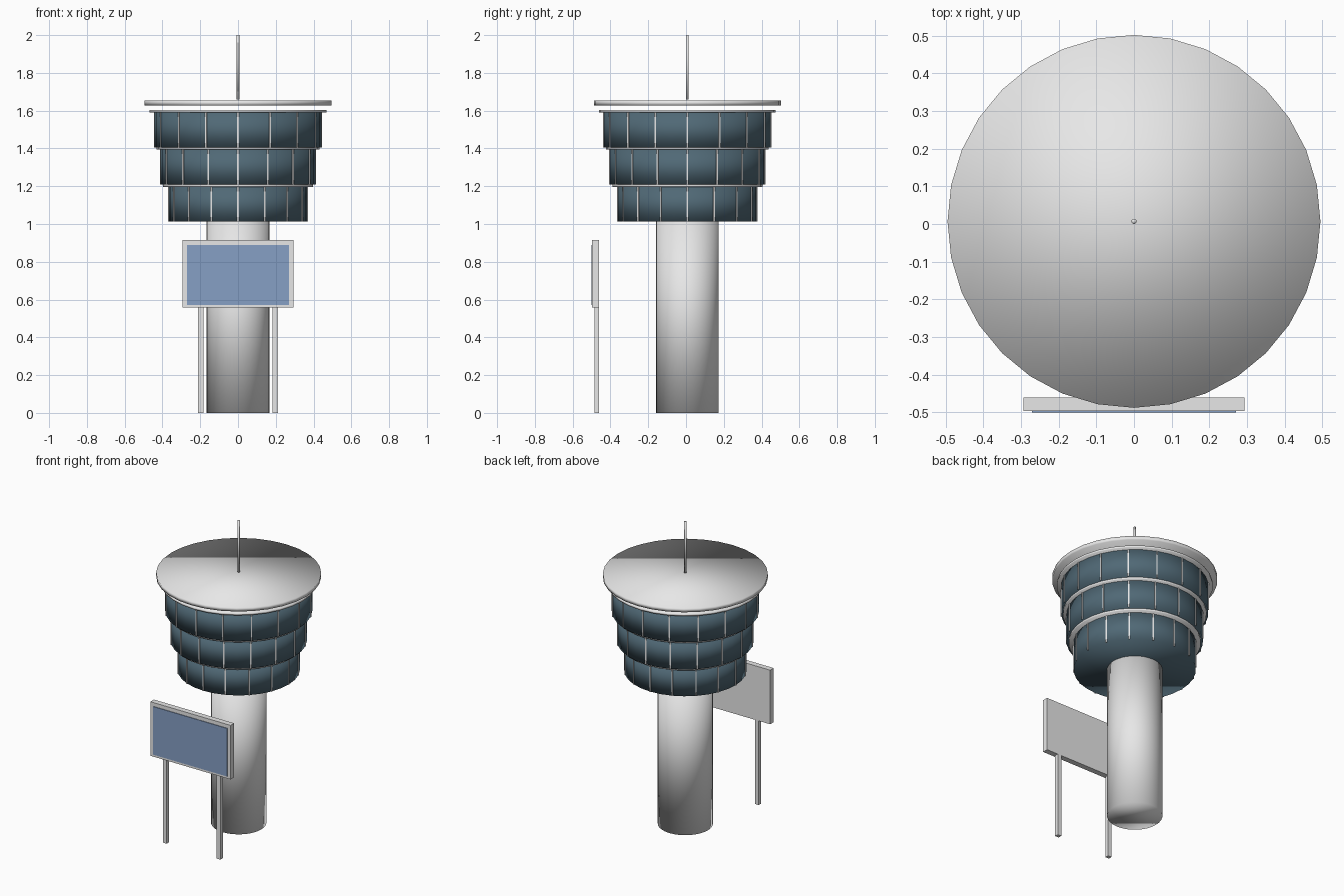
import bpy
from math import sin, cos, pi

cube = bpy.data.objects.get("Cube")
if cube:
    bpy.data.objects.remove(cube, do_unlink=True)

CY = 0.007      # tower axis sits slightly behind the centre


def material(name, rgb):
    m = bpy.data.materials.new(name)
    m.use_nodes = True
    m.diffuse_color = (*rgb, 1)
    m.node_tree.nodes["Principled BSDF"].inputs["Base Color"].default_value = (*rgb, 1)
    return m


white = material("pale concrete", (0.8, 0.8, 0.8))
glass = material("dark glass", (0.08, 0.14, 0.18))
blue = material("sign blue", (0.24, 0.35, 0.56))


def drum(name, r, z0, z1, mat, sides=32):
    """Smooth upright cylinder on the tower axis."""
    bpy.ops.mesh.primitive_cylinder_add(vertices=sides, radius=r, depth=z1 - z0,
                                        location=(0, CY, (z0 + z1) / 2))
    ob = bpy.context.object
    ob.name = name
    ob.data.materials.append(mat)
    bpy.ops.object.shade_smooth()
    return ob


def box(name, size, loc, mat, turn=0):
    bpy.ops.mesh.primitive_cube_add(size=1, location=loc, rotation=(0, 0, turn))
    ob = bpy.context.object
    ob.name = name
    ob.scale = size
    ob.data.materials.append(mat)
    return ob


# Shaft, roof disc and mast
drum("shaft", 0.166, 0, 1.02, white)
drum("roof", 0.495, 1.628, 1.654, white)
drum("mast", 0.007, 1.66, 2.0, white, 12)

# Glazed storeys, each with a ledge above and sixteen mullions
storeys = [("lower", 0.367, 1.013, 0.397),
           ("middle", 0.41, 1.21, 0.431),
           ("upper", 0.442, 1.406, 0.468)]
for label, r, z, ledge_r in storeys:
    top = z + 0.184
    drum(label + "_glazing", r, z, top, glass)
    drum(label + "_ledge", ledge_r, top, top + 0.014, white)
    for i in range(16):
        a = i * pi / 8
        box(f"{label}_mullion_{i + 1}", (0.008, 0.008, 0.184),
            (r * cos(a), CY + r * sin(a), z + 0.092), white, a)

# Sign board on two posts
box("sign_board", (0.588, 0.037, 0.358), (0, -0.4785, 0.736), white)
box("sign_panel", (0.541, 0.005, 0.318), (0, -0.4985, 0.731), blue)
for side, x in (("left", 0.197), ("right", -0.197)):
    box(side + "_sign_post", (0.027, 0.025, 0.557), (x, -0.4725, 0.2785), white)
